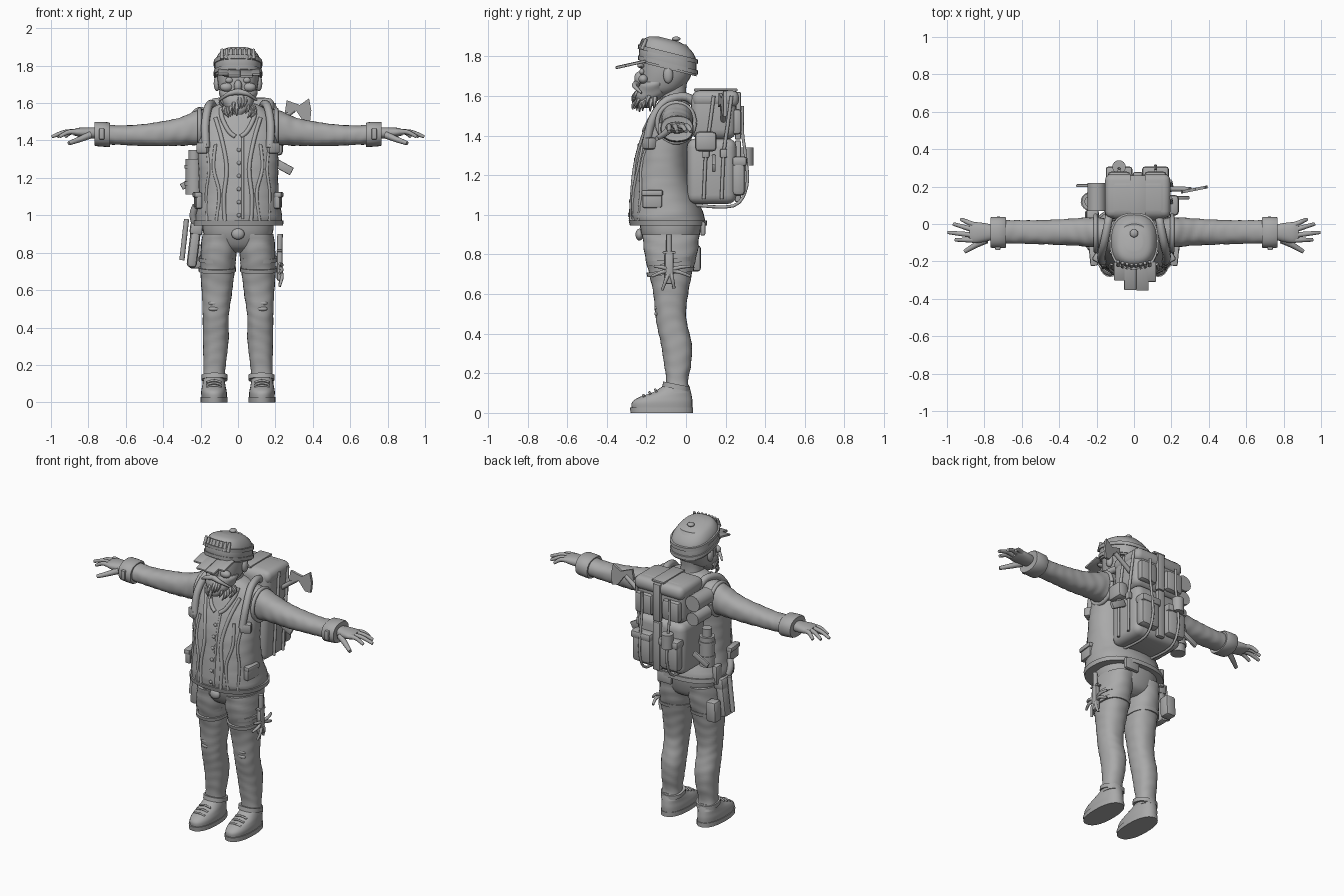
import bpy, bmesh, math, random
from mathutils import Vector, Matrix, Euler

random.seed(4)
grey = bpy.data.materials.new("plain grey")
grey.diffuse_color = (0.4, 0.4, 0.4, 1)


def finish(name, bm):
    bmesh.ops.recalc_face_normals(bm, faces=bm.faces[:])
    me = bpy.data.meshes.new(name)
    bm.to_mesh(me)
    bm.free()
    me.materials.append(grey)
    ob = bpy.data.objects.new(name, me)
    bpy.context.collection.objects.link(ob)
    return ob


def spline(rows, sub):
    """Catmull-Rom interpolation of number rows."""
    out = []
    for i in range(len(rows) - 1):
        a, b, c, d = (rows[max(0, min(len(rows) - 1, i + k))] for k in (-1, 0, 1, 2))
        for j in range(sub):
            t = j / sub
            out.append([q + .5 * t * (r - p + t * (2*p - 5*q + 4*r - s + t * (3*(q - r) + s - p)))
                        for p, q, r, s in zip(a, b, c, d)])
    return out + [list(rows[-1])]


def loft(name, rows, axis="z", n=28, sub=4, p=2.3, wrinkle=0, tilt=0, side=1):
    """Rows are (station, u0, u1, v0, v1) along z (u=x, v=y) or x (u=y, v=z)."""
    bm = bmesh.new()
    rings = []
    for st, u0, u1, v0, v1 in spline(rows, sub):
        ring = []
        for k in range(n):
            a = math.tau * k / n
            c, s = math.cos(a), math.sin(a)
            w = 1 + wrinkle * (math.sin(95*st + 2*math.sin(2*a + 9*st)) + .6*math.sin(5*a + 31*st))
            du = (u1 - u0) / 2 * math.copysign(abs(c) ** (2/p), c) * w
            dv = (v1 - v0) / 2 * math.copysign(abs(s) ** (2/p), s) * w
            u, v = (u0 + u1) / 2 + du, (v0 + v1) / 2 + dv
            co = (u * side, v, st + tilt * dv) if axis == "z" else (st * side, u, v)
            ring.append(bm.verts.new(co))
        rings.append(ring)
    for r, q in zip(rings, rings[1:]):
        for k in range(n):
            bm.faces.new((r[k], r[(k+1) % n], q[(k+1) % n], q[k]))
    bm.faces.new(rings[0])
    bm.faces.new(rings[-1])
    return finish(name, bm)


def box(name, loc, size, bevel=.01, rot=(0, 0, 0), seg=2):
    bm = bmesh.new()
    bmesh.ops.create_cube(bm, size=1)
    bmesh.ops.scale(bm, vec=size, verts=bm.verts)
    if bevel:
        bmesh.ops.bevel(bm, geom=bm.edges[:], offset=bevel, segments=seg, affect='EDGES', profile=.5)
    bm.transform(Matrix.Translation(loc) @ Euler(rot).to_matrix().to_4x4())
    return finish(name, bm)


def ball(name, loc, size):
    bm = bmesh.new()
    bmesh.ops.create_uvsphere(bm, u_segments=16, v_segments=10, radius=1)
    bm.transform(Matrix.Translation(loc) @ Matrix.Diagonal((*size, 1)))
    return finish(name, bm)


def tube(name, pts, r0, r1=None, n=10, sub=4):
    """Tapered round tube through points."""
    pts = [Vector(q) for q in (spline(pts, sub) if len(pts) > 2 else pts)]
    r1 = r0 if r1 is None else r1
    bm = bmesh.new()
    rings = []
    for i, q in enumerate(pts):
        d = (pts[min(i+1, len(pts)-1)] - pts[max(i-1, 0)]).normalized()
        u = d.orthogonal().normalized() if not rings else (u - d * u.dot(d)).normalized()
        v = d.cross(u)
        r = r0 + (r1 - r0) * i / (len(pts) - 1)
        rings.append([bm.verts.new(q + r * (u*math.cos(math.tau*k/n) + v*math.sin(math.tau*k/n))) for k in range(n)])
    for a, b in zip(rings, rings[1:]):
        for k in range(n):
            bm.faces.new((a[k], a[(k+1) % n], b[(k+1) % n], b[k]))
    bm.faces.new(rings[0])
    bm.faces.new(rings[-1])
    return finish(name, bm)


# Torso in vest
body = [(.95, -.23, .235, -.275, .1), (1, -.225, .235, -.285, .09), (1.1, -.21, .22, -.277, .05),
        (1.2, -.21, .215, -.265, .025), (1.3, -.215, .215, -.25, .02), (1.4, -.215, .215, -.22, .03),
        (1.48, -.205, .205, -.185, .03), (1.55, -.165, .165, -.15, .02), (1.59, -.11, .11, -.125, .005),
        (1.605, -.06, .06, -.1, -.01)]
loft("vest_body", body, n=40, wrinkle=.008)
dense = spline(body, 12)


def front(x, z, off=0):
    """Point on the chest surface."""
    _, x0, x1, y0, y1 = min(dense, key=lambda r: abs(r[0] - z))
    k = min(1, abs((x - (x0+x1)/2) / ((x1-x0)/2)))
    return (x, (y0+y1)/2 - (y1-y0)/2 * (1 - k**2.3)**(1/2.3) - off, z)


loft("vest_hem", [(.945, -.236, .241, -.283, .107), (.972, -.236, .244, -.29, .106)], n=40, sub=1)
for s in (-1, 1):
    tube("vest_edge", [front(s*x, z) for x, z in ((.07, .97), (.075, 1.1), (.06, 1.25), (.085, 1.4), (.12, 1.52))], .011)
    tube("vest_fold", [front(s*x, z) for x, z in ((.115, .97), (.1, 1.12), (.13, 1.25), (.12, 1.38))], .009)
    tube("vest_seam", [front(s*x, z) for x, z in ((.165, .97), (.17, 1.12), (.155, 1.25), (.17, 1.4))], .008)
    tube("collar", [front(s*x, z) for x, z in ((.015, 1.42), (.05, 1.45), (.085, 1.52), (.09, 1.57))], .012)
    # Pack shoulder straps, chest pouches and lower pockets
    tube("shoulder_strap", [(s*.17, -.2, 1.36), (s*.175, -.17, 1.48), (s*.16, -.1, 1.575),
                            (s*.14, 0, 1.595), (s*.13, .06, 1.55)], .022)
    tube("armhole_rim", [(s*.205, -.05 + .095*math.cos(a), 1.465 + .1*math.sin(a))
                         for a in [math.tau*i/10 for i in range(11)]], .012)
    box("chest_pouch", (s*.185, -.185, 1.36), (.07, .05, .06), .012, (0, 0, s*.5))
    box("pocket", (s*.213, -.17, 1.08), (.035, .1, .09), .01, (0, 0, -s*.1))
    box("pocket_flap", (s*.218, -.17, 1.11), (.04, .108, .03), .008, (0, 0, -s*.1))
for i in range(6):
    ball("button", front(.005, 1.0 + .07*i, .002), (.011, .007, .011))
tube("shirt_placket", [front(.025, z) for z in (.98, 1.15, 1.3, 1.42)], .007)

# Hips, legs and shoes
loft("trouser_seat", [(.8, -.06, .06, -.14, 0), (.83, -.15, .15, -.19, .045), (.9, -.185, .185, -.225, .07),
                      (.97, -.19, .19, -.235, .08)])
ball("belt_buckle", (0, -.235, .9), (.035, .02, .03))
leg = [(.1, .07, .19, -.11, .025), (.16, .07, .185, -.1, .01), (.24, .06, .185, -.11, .025),
       (.34, .05, .188, -.125, .03), (.43, .05, .188, -.145, .01), (.5, .045, .19, -.155, .0),
       (.6, .03, .195, -.165, .01), (.7, .018, .2, -.185, .03), (.8, .008, .2, -.21, .055), (.9, 0, .19, -.22, .068)]
for s in (-1, 1):
    loft("trouser_leg", leg, side=s, wrinkle=.012, sub=7)
    loft("trouser_cuff", [(.12, .055, .195, -.12, .02), (.145, .055, .195, -.115, .02)], side=s, sub=1, tilt=-.2)
    loft("shoe", [(.025, .06, .195, -.275, .032), (.055, .06, .197, -.272, .033), (.08, .065, .193, -.235, .03),
                  (.105, .07, .188, -.165, .025), (.14, .08, .18, -.11, .015)], side=s)
    loft("shoe_sole", [(0, .056, .2, -.28, .036), (.028, .056, .2, -.283, .036)], side=s, sub=1)
    for i in range(3):
        tube("shoelace", [(s*.09, -.15-.03*i, .108-.014*i), (s*.128, -.155-.03*i, .118-.014*i),
                          (s*.168, -.15-.03*i, .108-.014*i)], .006)
    for i, z in enumerate((.7, .755)):
        loft("thigh_strap", [(z, .012, .21, -.195, .038), (z+.022, .01, .21, -.2, .043)], side=s, sub=1, tilt=.12)
    # Torn knee patch
    for z in (.5, .53):
        ball("knee_tear", (s*.13, -.148, z), (.028, .012, .012))

# Sheathed knife with knotted cloth
box("knife_sheath", (.222, -.085, .73), (.03, .045, .16), .01)
tube("knife_grip", [(.222, -.085, .8), (.225, -.085, .9)], .015)
box("knife_guard", (.222, -.085, .81), (.03, .065, .012), .004)
for y, z in ((-.17, .69), (-.12, .62), (-.06, .63), (.02, .69), (-.16, .74), (.02, .74)):
    tube("cloth_knot", [(.215, -.08, .72), (.235, (y-.08)/2, (z+.73)/2), (.222, y, z)], .012, .007)

# Hip holster and pouches
box("holster", (-.235, -.06, .84), (.055, .1, .24), .02, (0, .12, 0))
box("holster_flap", (-.222, -.06, .93), (.07, .11, .07), .015, (0, .12, 0))
box("hip_pouch", (-.225, .04, .78), (.07, .07, .13), .015, (0, .05, 0))
tube("holster_grip", [(-.22, -.09, .93), (-.24, -.11, 1.0), (-.225, -.13, 1.05)], .02)
tube("tool_handle", [(-.275, -.05, .98), (-.3, -.05, .76)], .014)
box("hip_strap", (-.21, -.02, .99), (.035, .06, .12), .01)
box("rear_pocket", (.09, .085, .93), (.1, .025, .07), .008)

# Sleeves, cuffs and hands
arm = [(.12, -.125, .03, 1.37, 1.58), (.22, -.125, .035, 1.375, 1.56), (.32, -.115, .03, 1.372, 1.52),
       (.45, -.11, .022, 1.37, 1.495), (.6, -.105, .02, 1.375, 1.48), (.71, -.105, .02, 1.38, 1.485)]
fingers = ((-.085, .955, -.085), (-.06, .995, -.045), (-.032, .965, .0), (-.005, .925, .025))
for s in (-1, 1):
    loft("sleeve", arm, "x", side=s, wrinkle=.016, sub=9)
    loft("sleeve_cuff", [(.685, -.12, .03, 1.37, 1.485), (.69, -.128, .038, 1.365, 1.497),
                         (.76, -.128, .038, 1.37, 1.5), (.767, -.12, .03, 1.376, 1.493)], "x", side=s, sub=2)
    box("cuff_tab", (s*.728, -.125, 1.435), (.028, .03, .06), .006)
    loft("palm", [(.755, -.085, -.005, 1.41, 1.47), (.8, -.095, .005, 1.412, 1.47),
                  (.85, -.103, .01, 1.42, 1.468), (.88, -.095, .005, 1.428, 1.46)], "x", side=s)
    for y, tx, ty in fingers:
        tube("finger", [(s*.855, y, 1.445), (s*(.855+tx)/2, (y+ty)/2, 1.445), (s*tx, ty, 1.42)], .016, .009)
    tube("thumb", [(s*.79, -.085, 1.43), (s*.85, -.115, 1.405), (s*.905, -.148, 1.385)], .02, .011)

# Neck and head
loft("neck", [(1.54, -.075, .075, -.14, .01), (1.62, -.065, .065, -.13, 0), (1.7, -.07, .07, -.15, .01)])
loft("head", [(1.595, -.05, .05, -.22, -.1), (1.63, -.085, .085, -.235, -.03), (1.69, -.105, .105, -.232, .02),
              (1.75, -.112, .112, -.228, .035), (1.81, -.11, .11, -.22, .035), (1.86, -.08, .08, -.18, 0)])
ball("nose", (0, -.235, 1.69), (.022, .026, .034))
for s in (-1, 1):
    ball("ear", (s*.112, -.09, 1.705), (.018, .025, .042))
    ball("eye", (s*.047, -.222, 1.722), (.02, .014, .016))
    ball("brow", (s*.05, -.228, 1.752), (.038, .018, .012))
    ball("cheek", (s*.062, -.215, 1.685), (.035, .025, .024))
    tube("moustache", [(0, -.25, 1.66), (s*.05, -.26, 1.65), (s*.1, -.225, 1.615)], .019, .005)

# Beard with tufts
loft("beard", [(1.54, -.025, .025, -.255, -.19), (1.57, -.06, .06, -.262, -.15), (1.61, -.088, .088, -.255, -.1),
               (1.65, -.1, .1, -.24, -.09), (1.67, -.1, .1, -.225, -.09)], wrinkle=.03)
for i in range(18):
    a = math.pi * (i + .5) / 18
    x, y = math.cos(a), -math.sin(a)
    z = 1.6 + random.uniform(-.03, .04)
    tube("beard_tuft", [(x*.075, -.15+y*.085, z), (x*.095, -.15+y*.115, z-.025),
                        (x*.07, -.15+y*.12, z-.055)], .017, .003, 6)

# Cap with headband, torn brim and shell loops
loft("cap", [(1.735, -.122, .122, -.235, .053), (1.79, -.125, .125, -.238, .053), (1.835, -.117, .117, -.225, .045),
             (1.872, -.09, .09, -.195, .01), (1.888, -.045, .045, -.14, -.04)], p=2.5, tilt=-.25)
for z in (1.745, 1.8):
    loft("cap_band", [(z, -.13, .13, -.243, .06), (z+.022, -.13, .13, -.243, .06)], sub=1, p=2.5, tilt=-.25)
ball("cap_button", (0, -.05, 1.888), (.022, .022, .012))
for x, y, l in ((-.075, -.235, .07), (-.02, -.25, .12), (.045, -.245, .13), (.085, -.235, .08)):
    box("cap_brim", (x, y - l/4, 1.772 - l*.1), (.066, l+.03, .014), .005, (.22, 0, 0))
for i in range(8):
    x = -.085 + i * .024
    tube("shell_loop", [(x, -.235 + 2*x*x, 1.835), (x, -.215 + 2*x*x, 1.888)], .011, .008)

# Backpack
box("pack_lower", (.015, .13, 1.22), (.34, .25, .33), .045, seg=4)
box("pack_upper", (.02, .14, 1.505), (.34, .23, .25), .05, seg=4)
box("pack_flap", (.02, .15, 1.585), (.35, .235, .085), .035, seg=3)
for x in (-.08, .115):
    box("upper_pouch", (x, .255, 1.47), (.12, .05, .13), .018)
    box("lower_pouch", (x, .265, 1.19), (.135, .07, .19), .025)
    box("pouch_flap", (x, .27, 1.27), (.142, .075, .05), .015)
    tube("pack_strap", [(x+.0, .03, 1.05), (x, .24, 1.045), (x, .308, 1.15), (x, .3, 1.3),
                        (x, .285, 1.42), (x, .285, 1.55)], .008)
for x, z, h in ((.02, 1.5, .24), (.02, 1.22, .31)):
    box("centre_strap", (x, .262, z), (.05, .03, h), .006)
box("top_strap", (.02, .15, 1.63), (.085, .22, .014), .004)
for y in (.1, .19):
    tube("side_strap", [(.195, y+.04, 1.6), (.2, y+.02, 1.45), (.2, y, 1.3), (.195, y-.01, 1.08)], .009)
    box("strap_buckle", (.2, y, 1.31), (.025, .035, .045), .006)
tube("mug", [(-.08, .305, 1.25), (-.08, .305, 1.34)], .036, n=16)
box("side_pouch", (.205, .1, 1.37), (.07, .11, .1), .02)

# Bottle, bedroll and side bag
tube("bottle", [(-.235, .12, 1.11), (-.235, .12, 1.3)], .045, n=18)
tube("bottle_cap", [(-.235, .12, 1.3), (-.235, .12, 1.35)], .03, n=16)
for z in (1.16, 1.25):
    tube("bottle_band", [(-.235, .12, z), (-.235, .12, z+.02)], .05, n=18)
tube("bedroll", [(-.2, .07, 1.53), (-.2, .22, 1.53)], .05, n=18)
tube("small_roll", [(-.2, .08, 1.43), (-.2, .22, 1.43)], .042, n=18)

# Axe and spare handles
tube("axe_handle", [(.12, .19, 1.43), (.3, .185, 1.565)], .014)
bm = bmesh.new()
edge = [(.25, 1.545), (.31, 1.56), (.35, 1.5), (.385, 1.495), (.392, 1.56), (.38, 1.625), (.33, 1.59), (.26, 1.615)]
sides = [[bm.verts.new((x, .17 + .2*(x-.25) + o, z)) for x, z in edge] for o in (-.008, .008)]
for f in sides:
    bm.faces.new(f)
for i in range(8):
    j = (i + 1) % 8
    bm.faces.new((sides[0][i], sides[0][j], sides[1][j], sides[1][i]))
finish("axe_blade", bm)
box("left_handle_end", (-.25, .205, 1.18), (.12, .016, .035), .005, (0, -.5, 0))
box("right_handle_end", (.24, .14, 1.26), (.11, .02, .045), .006, (0, .5, 0))

# Smooth shading with sharp corners kept
bpy.ops.object.select_all(action='SELECT')
bpy.context.view_layer.objects.active = bpy.context.selected_objects[0]
bpy.ops.object.shade_smooth_by_angle(angle=math.radians(40))
